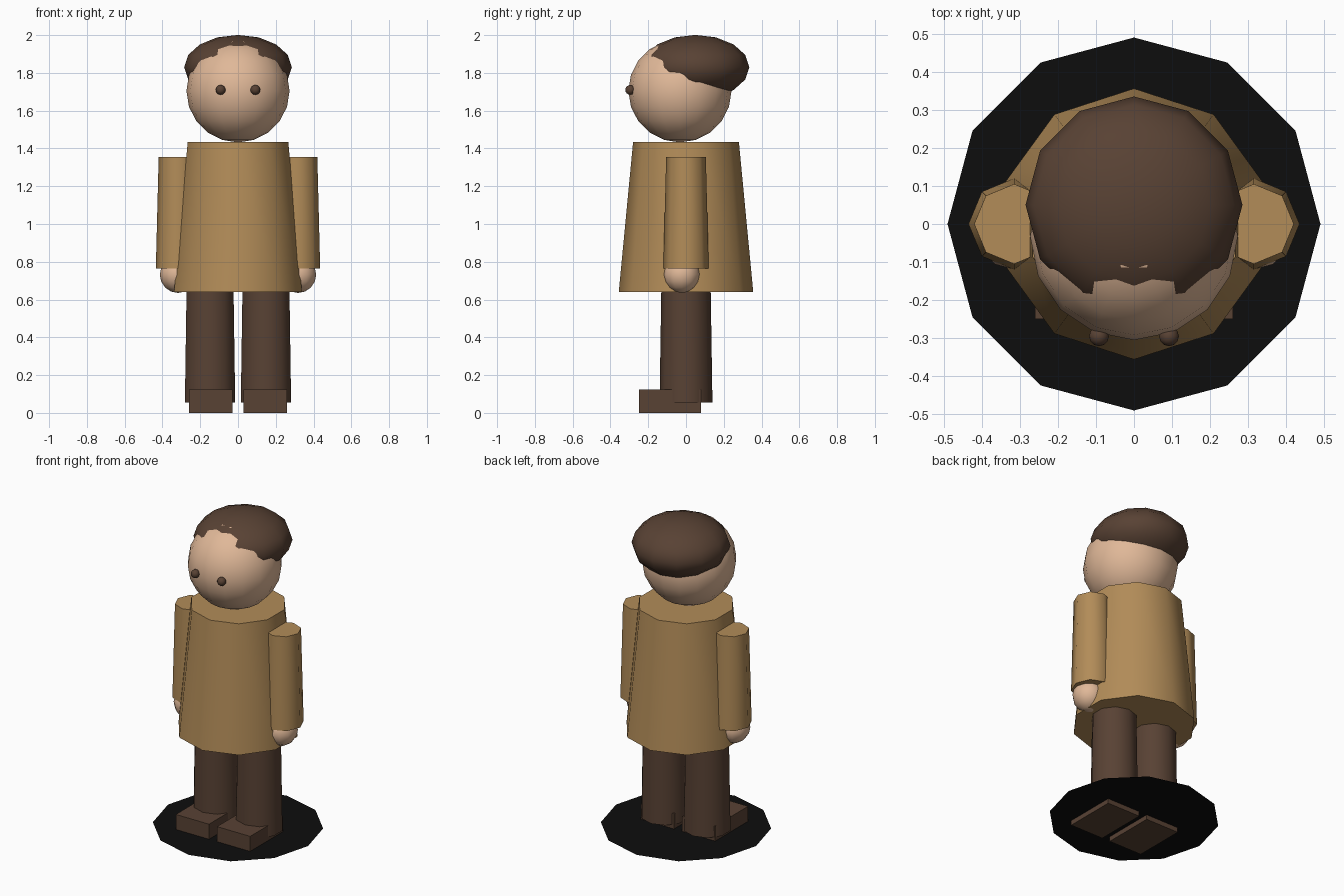
import bpy
import math

cube = bpy.data.objects.get("Cube")
if cube:
    bpy.data.objects.remove(cube, do_unlink=True)


def material(name, colour):
    mat = bpy.data.materials.new(name)
    mat.use_nodes = True
    mat.diffuse_color = (*colour, 1)
    mat.node_tree.nodes["Principled BSDF"].inputs["Base Color"].default_value = (*colour, 1)
    return mat


tan = material("tan_cloth", (0.445, 0.262, 0.098))
skin = material("skin", (0.745, 0.479, 0.314))
brown = material("dark_brown", (0.098, 0.054, 0.034))
black = material("black", (0.004, 0.004, 0.004))


def finish(name, mat, smooth=True):
    obj = bpy.context.object
    obj.name = name
    obj.data.materials.append(mat)
    if smooth:
        bpy.ops.object.shade_smooth_by_angle(angle=math.radians(50))
    return obj


def taper(name, mat, sides, x, bottom, top, r_bottom, r_top):
    bpy.ops.mesh.primitive_cone_add(vertices=sides, radius1=r_bottom, radius2=r_top,
                                    depth=top - bottom, location=(x, 0, (bottom + top) / 2))
    return finish(name, mat)


def ball(name, mat, centre, radius, segments, rings, squash=1):
    bpy.ops.mesh.primitive_uv_sphere_add(segments=segments, ring_count=rings,
                                         radius=radius, location=centre)
    bpy.context.object.scale.z = squash
    return finish(name, mat)


# Base disc, a flat sheet the shoes sink through
bpy.ops.mesh.primitive_circle_add(vertices=12, radius=0.49, fill_type='NGON',
                                  location=(0, 0, 0.03))
finish("base_disc", black, smooth=False)

# Coat and head
taper("coat", tan, 10, 0, 0.64, 1.435, 0.356, 0.28)
ball("head", skin, (0, -0.032, 1.705), 0.273, 16, 10)
ball("hair", brown, (0, 0.05, 1.83), 0.285, 12, 8, squash=0.6)

# Paired limbs and features
for side, s in (("left", 1), ("right", -1)):
    taper(side + "_leg", brown, 10, s * 0.148, 0.055, 0.7, 0.14, 0.13)
    taper(side + "_sleeve", tan, 8, s * 0.315, 0.765, 1.355, 0.12, 0.105)
    ball(side + "_hand", skin, (s * 0.317, -0.022, 0.732), 0.097, 12, 8)
    ball(side + "_eye", brown, (s * 0.092, -0.295, 1.71), 0.026, 12, 8)
    bpy.ops.mesh.primitive_cube_add(size=1, location=(s * 0.144, -0.085, 0.0625))
    bpy.context.object.scale = (0.232, 0.33, 0.125)
    finish(side + "_shoe", brown, smooth=False)
